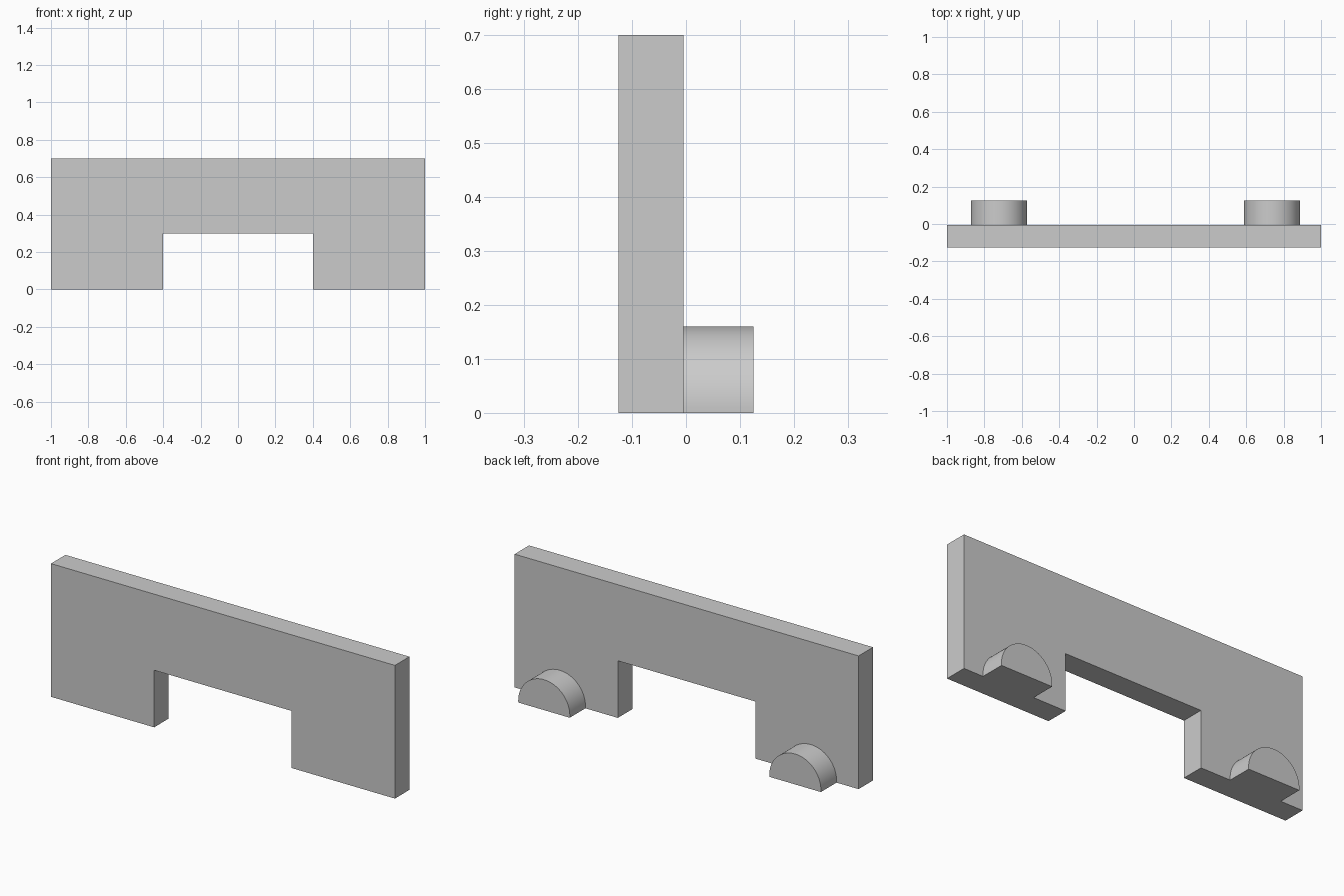
import bpy
import bmesh
import math

cube = bpy.data.objects.get("Cube")
if cube:
    bpy.data.objects.remove(cube, do_unlink=True)

grey = bpy.data.materials.new("light grey")
grey.use_nodes = True
colour = (0.6, 0.6, 0.6, 1)
grey.diffuse_color = colour
grey.node_tree.nodes["Principled BSDF"].inputs["Base Color"].default_value = colour


def extrude_profile(name, points, y_front, y_back):
    """Turn an x-z outline into a solid running from y_front to y_back."""
    bm = bmesh.new()
    face = bm.faces.new([bm.verts.new((x, y_front, z)) for x, z in points])
    result = bmesh.ops.extrude_face_region(bm, geom=[face])
    moved = [v for v in result["geom"] if isinstance(v, bmesh.types.BMVert)]
    bmesh.ops.translate(bm, verts=moved, vec=(0, y_back - y_front, 0))
    bmesh.ops.recalc_face_normals(bm, faces=bm.faces)
    mesh = bpy.data.meshes.new(name)
    bm.to_mesh(mesh)
    bm.free()
    mesh.materials.append(grey)
    obj = bpy.data.objects.new(name, mesh)
    bpy.context.collection.objects.link(obj)
    return obj


# Upright plate with a rectangular notch in its lower edge
half_outline = [(0.4, 0.3), (0.4, 0), (1, 0), (1, 0.7)]
outline = half_outline + [(-x, z) for x, z in reversed(half_outline)]
extrude_profile("notched_plate", outline, -0.125, -0.005)

# Round pegs on the back, cut flat at the base
RADIUS, CENTRE_Z, STEPS = 0.15, 0.01, 48
start = -math.asin(CENTRE_Z / RADIUS)
sweep = math.pi - 2 * start
for name, centre_x in (("right_peg", -0.722), ("left_peg", 0.738)):
    angles = [start + sweep * i / STEPS for i in range(STEPS + 1)]
    arc = [(centre_x + RADIUS * math.cos(a), CENTRE_Z + RADIUS * math.sin(a))
           for a in angles]
    peg = extrude_profile(name, arc, -0.005, 0.125)
    bpy.ops.object.select_all(action="DESELECT")
    peg.select_set(True)
    bpy.context.view_layer.objects.active = peg
    bpy.ops.object.shade_smooth_by_angle(angle=math.radians(30))
